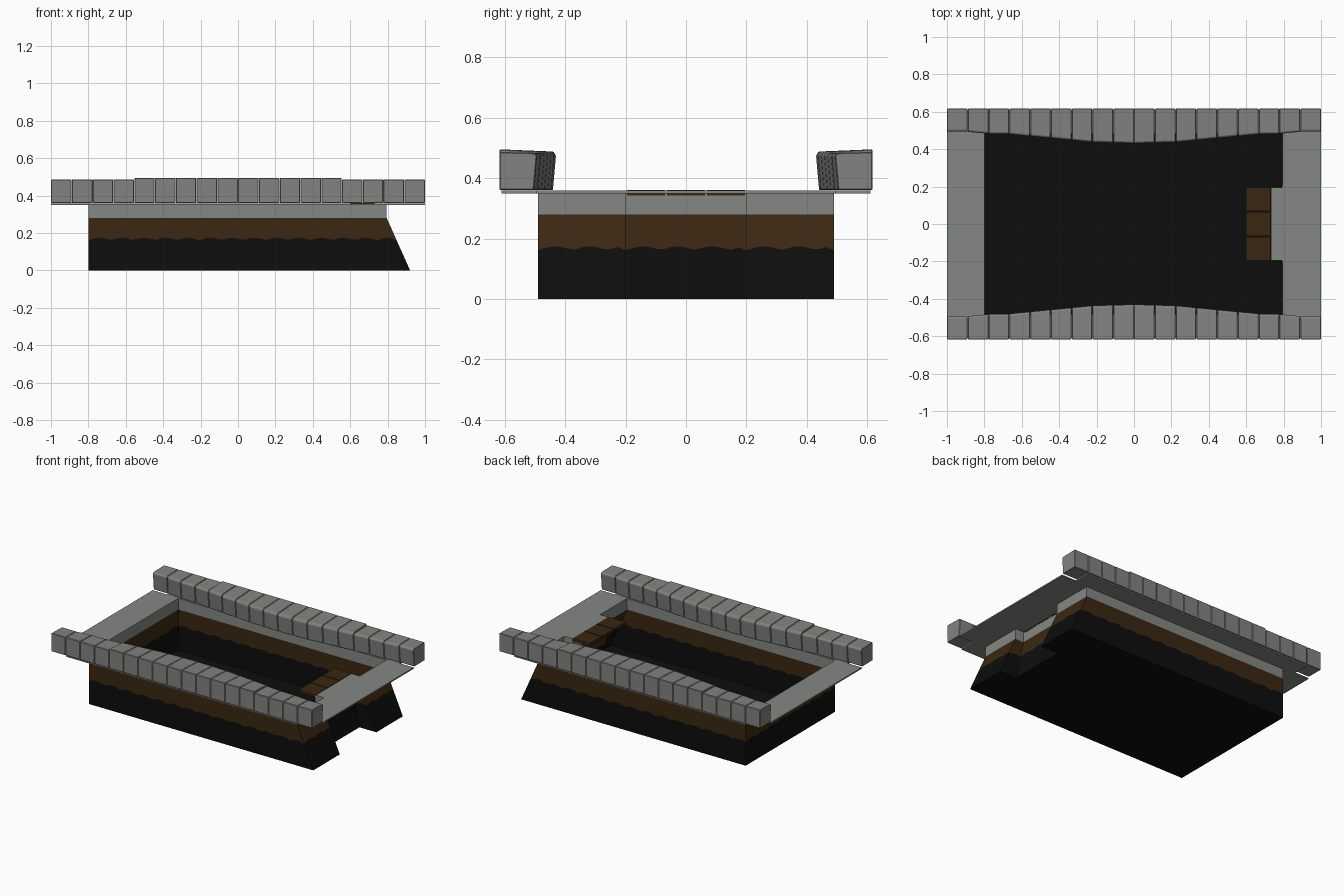
import bpy, bmesh, math

if "Cube" in bpy.data.objects:
    bpy.data.objects.remove(bpy.data.objects["Cube"])


def material(name, rgb):
    m = bpy.data.materials.new(name)
    m.diffuse_color = (*rgb, 1)
    m.use_nodes = True
    m.node_tree.nodes["Principled BSDF"].inputs["Base Color"].default_value = m.diffuse_color
    return m


STONE = material("grey stone", (0.225, 0.23, 0.215))
CONCRETE = material("pale grey concrete", (0.23, 0.245, 0.225))
BROWN = material("dark brown earth", (0.043, 0.02, 0.006))
BLACK = material("near black", (0.004, 0.004, 0.004))


def make(name, bm, mats):
    bmesh.ops.recalc_face_normals(bm, faces=bm.faces)
    me = bpy.data.meshes.new(name)
    bm.to_mesh(me)
    bm.free()
    for m in mats:
        me.materials.append(m)
    ob = bpy.data.objects.new(name, me)
    bpy.context.collection.objects.link(ob)
    return ob


def box(bm, x0, x1, y0, y1, z0, z1):
    vs = bmesh.ops.create_cube(bm, size=1)["verts"]
    for v in vs:
        v.co.x = x0 if v.co.x < 0 else x1
        v.co.y = y0 if v.co.y < 0 else y1
        v.co.z = z0 if v.co.z < 0 else z1


# Basin shell: (x at floor, x at rim, y), sloped end with a central notch
outline = [(-.8, -.8, -.49), (.92, .795, -.49), (.92, .795, -.2), (.79, .73, -.2),
           (.79, .73, .2), (.92, .795, .2), (.92, .795, .49), (-.8, -.8, .49)]
BEND, RIM = .28, .357
bm = bmesh.new()
columns = []
for i, a in enumerate(outline):
    b = outline[(i + 1) % len(outline)]
    length = math.hypot(a[1] - b[1], a[2] - b[2])
    n = max(2, round(length / .025))
    for k in range(n):
        t = k / n
        xb, xt, y = [p + (q - p) * t for p, q in zip(a, b)]
        # scalloped border between black and brown
        zw = .161 + .013 * abs(math.sin(math.pi * t * length / .115))
        s = zw / BEND
        columns.append([bm.verts.new(c) for c in (
            (xb, y, 0), (xb + (xt - xb) * s, y, zw), (xt, y, BEND), (xt, y, RIM))])
for i, c in enumerate(columns):
    d = columns[(i + 1) % len(columns)]
    for r, mat in enumerate((2, 1, 0)):
        f = bm.faces.new((c[r], d[r], d[r + 1], c[r + 1]))
        f.material_index = mat
floor = bm.faces.new([c[0] for c in columns])
floor.material_index = 2
make("basin_shell", bm, [CONCRETE, BROWN, BLACK])

# Thin deck frame around the opening
bm = bmesh.new()
box(bm, -1, -.8, -.495, .495, .349, .358)
box(bm, .795, 1, -.495, .495, .349, .358)
box(bm, .733, .795, -.195, .195, .349, .358)
for s in (-1, 1):
    ys = sorted((s * .485, s * .61))
    box(bm, -.89, .89, *ys, .349, .358)
make("deck_frame", bm, [CONCRETE])

# Three wooden planks at the notch
bm = bmesh.new()
for y in (-.195, -.063, .069):
    box(bm, .6, .731, y, y + .126, .342, .36)
make("planks", bm, [BROWN])

# Rows of stone blocks with a bulging inner edge
edge = [(0, .43), (.22, .436), (.67, .48), (.78, .482), (.89, .493), (1, .493)]


def inner(x):
    x = min(abs(x), 1)
    for (x0, y0), (x1, y1) in zip(edge, edge[1:]):
        if x <= x1:
            return y0 + (y1 - y0) * (x - x0) / (x1 - x0)
    return edge[-1][1]


def stone_row(name, side):
    bm = bmesh.new()
    w = 2 / 18
    for i in range(18):
        x0 = -1 + i * w
        lift = .009 if abs(x0 + w / 2) < .56 else 0
        rings = []
        for x in (x0 + .001, x0 + w - .001):
            yi = inner(x)
            prof = [(.617, .36), (yi + .01, .36), (yi, .474),
                    (yi + .008, .483 + lift / 2), (.617, .486 + lift)]
            rings.append([bm.verts.new((x, side * y, z)) for y, z in prof])
        a, b = rings
        bm.faces.new(a)
        bm.faces.new(b[::-1])
        for k in range(5):
            bm.faces.new((a[k], b[k], b[(k + 1) % 5], a[(k + 1) % 5]))
    ob = make(name, bm, [STONE])
    bev = ob.modifiers.new("worn edges", "BEVEL")
    bev.width = .003
    bev.segments = 1


stone_row("front_stone_row", -1)
stone_row("back_stone_row", 1)
